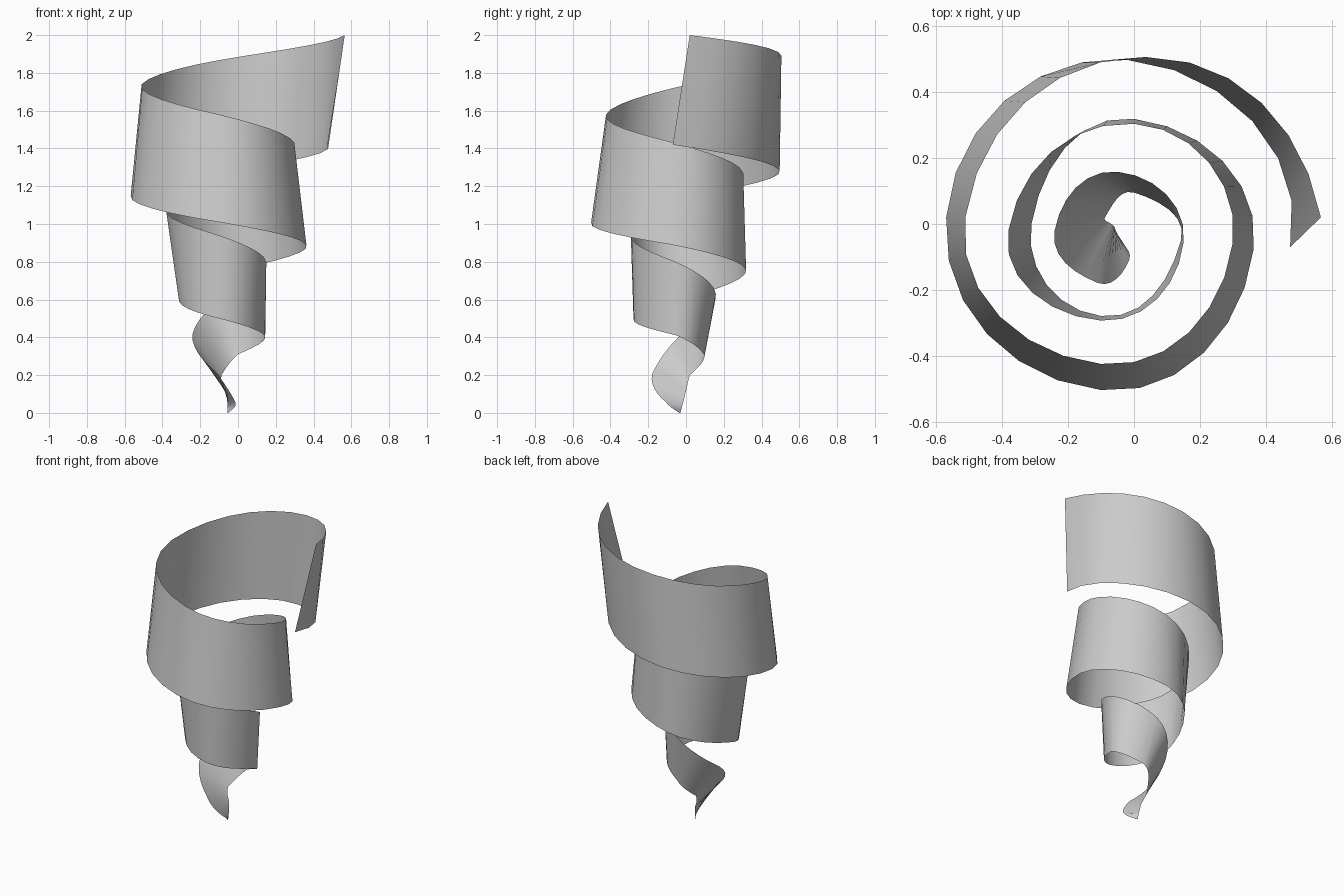
import bpy, bmesh
from mathutils import Vector

if "Cube" in bpy.data.objects:
    bpy.data.objects.remove(bpy.data.objects["Cube"])

# Quarter-turn points of the two ribbon rims, from the wide top down to the tip
# (first entry only steers the direction of the free end)
upper = [(.22, -.5, 2.1), (.565, .02, 2.0), (.035, .505, 1.89), (-.51, .02, 1.74),
         (-.1, -.423, 1.58), (.298, -.06, 1.43), (0, .303, 1.27), (-.38, -.02, 1.085),
         (-.1, -.292, .94), (.15, -.055, .80), (-.05, .158, .63), (-.24, -.02, .42),
         (-.11, -.178, .21), (-.015, -.11, .06), (-.05, -.035, 0)]
lower = [(-.23, -.5, 1.55), (.472, -.07, 1.42), (-.02, .496, 1.285), (-.568, .02, 1.15),
         (-.1, -.502, 1.01), (.362, -.075, .89), (0, .318, .76), (-.31, 0, .61),
         (-.1, -.278, .50), (.142, -.05, .41), (0, .095, .31), (-.088, .02, .20),
         (-.062, -.005, .10), (-.055, -.02, .04), (-.055, -.03, 0)]
STEPS = 6


def rim(points):
    """Smooth curve through the points, bulging like quarter arcs in plan."""
    p = [Vector(v) for v in points]
    p.append(2 * p[-1] - p[-2])
    out = []
    for i in range(1, len(p) - 2):
        a, b = p[i], p[i + 1]
        reach = 1.17 * (b - a).xy.length

        def tangent(k):
            d = p[k + 1] - p[k - 1]
            flat = d.xy.normalized() * reach
            return Vector((flat.x, flat.y, d.z / 2))

        ta, tb = tangent(i), tangent(i + 1)
        for s in range(STEPS):
            t = s / STEPS
            out.append(a * (2*t**3 - 3*t*t + 1) + ta * (t**3 - 2*t*t + t)
                       + b * (3*t*t - 2*t**3) + tb * (t**3 - t*t))
    out.append(p[-2])
    for v in out:
        v.z = max(v.z, 0)
    return out


# Ribbon: straight rulings between the two rims
bm = bmesh.new()
top = [bm.verts.new(v) for v in rim(upper)]
low = [bm.verts.new(v) for v in rim(lower)]
for i in range(len(top) - 1):
    bm.faces.new((top[i], top[i + 1], low[i + 1], low[i])).smooth = True
mesh = bpy.data.meshes.new("spiral_ribbon")
bm.to_mesh(mesh)
bm.free()
bpy.context.collection.objects.link(bpy.data.objects.new("spiral_ribbon", mesh))
